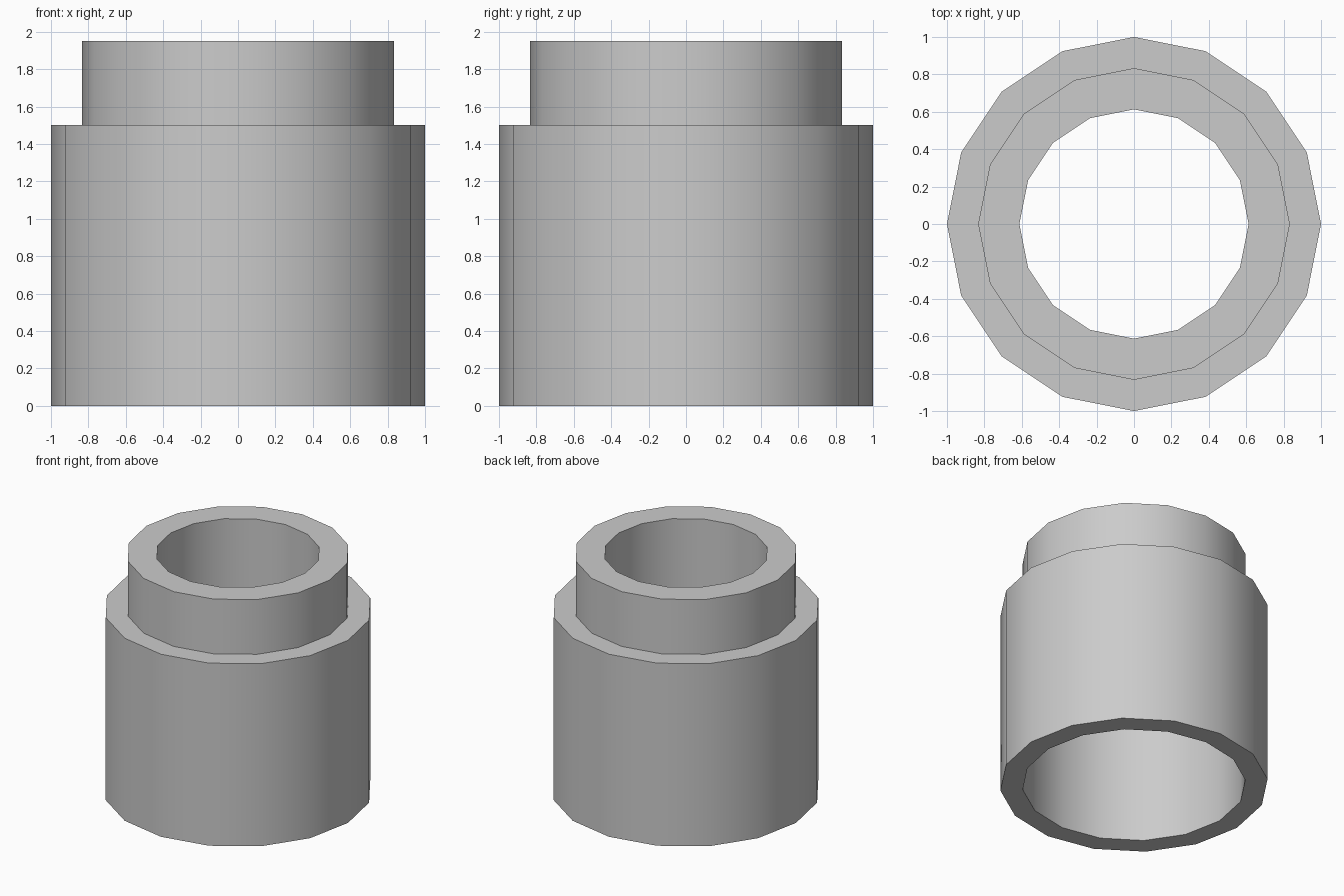
import bpy, bmesh
from math import cos, sin, tau, radians

SIDES = 16

cube = bpy.data.objects.get("Cube")
if cube:
    bpy.data.objects.remove(cube, do_unlink=True)

grey = bpy.data.materials.new("plain_grey")
grey.use_nodes = True
grey.diffuse_color = (0.6, 0.6, 0.6, 1)
grey.node_tree.nodes["Principled BSDF"].inputs["Base Color"].default_value = grey.diffuse_color


def lathe(name, profile):
    """Turn a closed (radius, height) profile around the z axis."""
    bm = bmesh.new()
    rings = [[bm.verts.new((r * cos(tau * i / SIDES), r * sin(tau * i / SIDES), z))
              for i in range(SIDES)] for r, z in profile]
    for k, ring in enumerate(rings):
        above = rings[(k + 1) % len(rings)]
        for i in range(SIDES):
            j = (i + 1) % SIDES
            bm.faces.new((ring[i], ring[j], above[j], above[i]))
    bmesh.ops.recalc_face_normals(bm, faces=bm.faces)
    mesh = bpy.data.meshes.new(name)
    bm.to_mesh(mesh)
    bm.free()
    mesh.materials.append(grey)
    obj = bpy.data.objects.new(name, mesh)
    bpy.context.collection.objects.link(obj)
    bpy.ops.object.select_all(action='DESELECT')
    obj.select_set(True)
    bpy.context.view_layer.objects.active = obj
    bpy.ops.object.shade_smooth_by_angle(angle=radians(30))
    return obj


OUTER, NECK, BORE = 1.0, 0.833, 0.613
SHOULDER, TOP, LEDGE = 1.5, 1.95, 1.2

# Wide sleeve with a stepped bore and a narrower neck on top
lathe("stepped_collar", [
    (OUTER, 0), (OUTER, SHOULDER), (NECK, SHOULDER), (NECK, TOP),
    (BORE, TOP), (BORE, LEDGE), (NECK, LEDGE), (NECK, 0),
])
